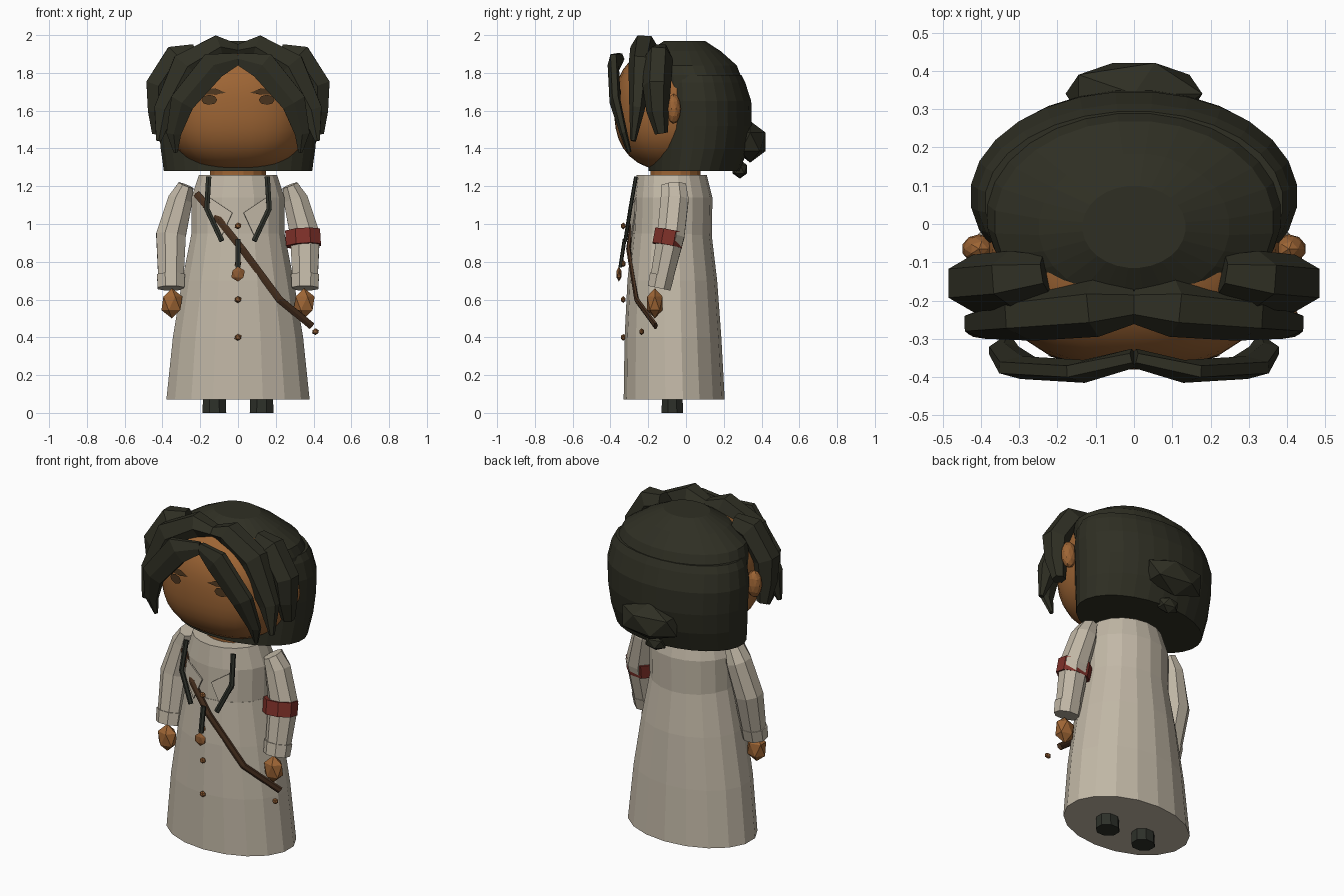
import bpy, bmesh, math
from mathutils import Vector

def material(name, rgb):
    m = bpy.data.materials.new(name)
    m.diffuse_color = (*rgb, 1)
    return m

COAT = material("coat cream", (0.54, 0.48, 0.385))
HAIR = material("hair black", (0.028, 0.028, 0.017))
SKIN = material("skin brown", (0.34, 0.13, 0.035))
STRAP = material("strap leather", (0.065, 0.03, 0.014))
RED = material("armband red", (0.21, 0.03, 0.022))
BRASS = material("button bronze", (0.27, 0.105, 0.032))
TRIM = material("trim charcoal", (0.026, 0.029, 0.022))
EYE = material("eye dark brown", (0.07, 0.035, 0.013))

def finish(bm, name, mat, smooth=False):
    bmesh.ops.recalc_face_normals(bm, faces=bm.faces)
    me = bpy.data.meshes.new(name)
    bm.to_mesh(me)
    bm.free()
    me.materials.append(mat)
    for p in me.polygons:
        p.use_smooth = smooth
    ob = bpy.data.objects.new(name, me)
    bpy.context.collection.objects.link(ob)
    return ob

def bridge(bm, rings):
    """Skin a list of vertex rings and cap both ends."""
    n = len(rings[0])
    for a, b in zip(rings, rings[1:]):
        for i in range(n):
            j = (i + 1) % n
            bm.faces.new((a[i], a[j], b[j], b[i]))
    bm.faces.new(rings[0])
    bm.faces.new(rings[-1])

def stack(name, rows, n, mat, x=0):
    """Elliptic rings: rows of (z, half width, front y, back y)."""
    bm = bmesh.new()
    rings = []
    for z, rx, yf, yb in rows:
        cy, ry = (yf + yb) / 2, (yb - yf) / 2
        rings.append([bm.verts.new((x + rx * math.cos(t), cy + ry * math.sin(t), z))
                      for t in (2 * math.pi * (i + 0.5) / n for i in range(n))])
    bridge(bm, rings)
    return finish(bm, name, mat)

def sweep(name, path, n, mat, sides=(1,)):
    """Tapered tube: path of (x, y, z, half width, half depth)."""
    bm = bmesh.new()
    for s in sides:
        pts = [Vector((s * p[0], p[1], p[2])) for p in path]
        rings = []
        for i, p in enumerate(pts):
            t = (pts[min(i + 1, len(pts) - 1)] - pts[max(i - 1, 0)]).normalized()
            a = t.cross(Vector((0, -1, 0))).normalized()
            b = a.cross(t)
            w, d = path[i][3:]
            rings.append([bm.verts.new(p + a * w * math.cos(q) + b * d * math.sin(q))
                          for q in (2 * math.pi * (k + 0.5) / n for k in range(n))])
        bridge(bm, rings)
    return finish(bm, name, mat)

def blob(name, centre, size, mat, sub=1, sides=(1,)):
    """Faceted icosphere."""
    bm = bmesh.new()
    for s in sides:
        vs = bmesh.ops.create_icosphere(bm, subdivisions=sub, radius=1)["verts"]
        for v in vs:
            v.co = Vector((s * centre[0] + v.co.x * size[0],
                           centre[1] + v.co.y * size[1], centre[2] + v.co.z * size[2]))
    return finish(bm, name, mat)

# Head: boxy ellipsoid, smooth
HC, HR, E = Vector((0, -0.05, 1.61)), Vector((0.38, 0.33, 0.33)), 2.5
bm = bmesh.new()
bmesh.ops.create_uvsphere(bm, u_segments=32, v_segments=20, radius=1)
for v in bm.verts:
    k = sum(abs(c) ** E for c in v.co) ** (-1 / E)
    v.co = Vector([HC[i] + HR[i] * v.co[i] * k for i in range(3)])
finish(bm, "head", SKIN, True)

def face_y(x, z):
    r = 1 - abs(x / HR.x) ** E - abs((z - HC.z) / HR.z) ** E
    return HC.y - HR.y * max(r, 0) ** (1 / E) - 0.007

def face_plate(name, pts, mat):
    bm = bmesh.new()
    for s in (1, -1):
        bm.faces.new([bm.verts.new((s * x, face_y(x, z), z)) for x, z in pts][::s])
    me = finish(bm, name, mat)
    return me

# Eyes
face_plate("eyelids", [(0.065, 1.695), (0.12, 1.685), (0.225, 1.685), (0.215, 1.712), (0.12, 1.718)], EYE)
face_plate("irises", [(0.152 + 0.042 * math.cos(t * math.pi / 4), 1.657 + 0.027 * math.sin(t * math.pi / 4))
                      for t in range(8)], EYE)
blob("ears", (0.405, -0.065, 1.61), (0.045, 0.038, 0.08), SKIN, 2, (1, -1))
stack("neck", [(1.22, 0.15, -0.19, 0.08), (1.32, 0.15, -0.19, 0.08)], 16, SKIN)

# Hair: back shell, crown, bun and three pairs of locks
stack("back_hair", [(1.28, 0.395, -0.2, 0.285), (1.4, 0.412, -0.2, 0.33), (1.52, 0.422, -0.2, 0.35),
                    (1.65, 0.428, -0.2, 0.347), (1.75, 0.41, -0.19, 0.315), (1.79, 0.39, -0.18, 0.295)], 28, HAIR)
stack("hair_crown", [(1.72, 0.39, -0.24, 0.3), (1.79, 0.385, -0.25, 0.29), (1.84, 0.365, -0.26, 0.27),
                     (1.915, 0.25, -0.2, 0.185), (1.97, 0.135, -0.115, 0.1)], 28, HAIR)
blob("bun", (0, 0.34, 1.435), (0.2, 0.095, 0.11), HAIR)
blob("bun_tail", (0, 0.285, 1.29), (0.07, 0.045, 0.05), HAIR)
sweep("front_locks", [(0, -0.35, 1.875, 0.035, 0.025), (0.13, -0.385, 1.84, 0.085, 0.03),
                      (0.295, -0.375, 1.645, 0.075, 0.03), (0.34, -0.33, 1.48, 0.045, 0.02),
                      (0.33, -0.3, 1.38, 0.012, 0.012)], 6, HAIR, (1, -1))
sweep("middle_locks", [(0, -0.21, 1.92, 0.035, 0.05), (0.1, -0.22, 1.935, 0.075, 0.075),
                       (0.27, -0.24, 1.83, 0.1, 0.065), (0.39, -0.26, 1.6, 0.065, 0.04),
                       (0.42, -0.28, 1.44, 0.015, 0.015)], 6, HAIR, (1, -1))
sweep("side_locks", [(0.23, -0.13, 1.9, 0.06, 0.05), (0.32, -0.145, 1.88, 0.085, 0.075),
                     (0.42, -0.155, 1.73, 0.08, 0.075), (0.425, -0.15, 1.6, 0.06, 0.06),
                     (0.42, -0.13, 1.48, 0.04, 0.035)], 6, HAIR, (1, -1))

# Coat and boots
stack("coat_skirt", [(0.07, 0.385, -0.33, 0.205), (0.4, 0.35, -0.325, 0.187), (0.7, 0.3, -0.31, 0.165),
                     (0.95, 0.25, -0.285, 0.135)], 18, COAT)
stack("coat_body", [(0.85, 0.25, -0.285, 0.135), (1.14, 0.25, -0.278, 0.14), (1.26, 0.21, -0.262, 0.11)], 18, COAT)
for side, x in (("left", 0.125), ("right", -0.125)):
    stack(side + "_boot", [(0, 0.068, -0.135, -0.01), (0.1, 0.065, -0.13, -0.015)], 8, TRIM, x)

# Lapels
bm = bmesh.new()
for s in (1, -1):
    bm.faces.new([bm.verts.new((s * x, y, z)) for x, y, z in
                  ((0.15, -0.268, 1.14), (0.03, -0.297, 1.06), (0.09, -0.293, 0.93), (0.16, -0.272, 1.05))][::s])
finish(bm, "lapels", COAT).modifiers.new("thickness", "SOLIDIFY").thickness = 0.008

# Arms
sweep("sleeves", [(0.275, -0.065, 1.205, 0.045, 0.07), (0.305, -0.06, 1.13, 0.07, 0.08),
                  (0.355, -0.08, 0.94, 0.085, 0.078), (0.355, -0.14, 0.66, 0.07, 0.062)], 8, COAT, (1, -1))
sweep("cuffs", [(0.355, -0.127, 0.73, 0.08, 0.07), (0.355, -0.142, 0.66, 0.076, 0.066)], 8, COAT, (1, -1))
blob("hands", (0.35, -0.165, 0.58), (0.062, 0.048, 0.08), SKIN, 1, (1, -1))
sweep("armband", [(0.342, -0.085, 0.965, 0.1, 0.085), (0.347, -0.1, 0.885, 0.1, 0.085)], 8, RED)

# Strap, collar ribbons, pendant and buttons
sweep("shoulder_strap", [(-0.22, -0.2, 1.16, 0.022, 0.012), (-0.1, -0.283, 1.02, 0.022, 0.012),
                         (0.02, -0.305, 0.87, 0.022, 0.012), (0.22, -0.262, 0.6, 0.022, 0.012),
                         (0.39, -0.16, 0.46, 0.022, 0.012)], 6, STRAP)
blob("strap_bead", (0.41, -0.235, 0.43), (0.02, 0.014, 0.018), BRASS)
sweep("collar_ribbons", [(0.155, -0.265, 1.25, 0.016, 0.01), (0.165, -0.295, 1.08, 0.016, 0.01),
                         (0.085, -0.322, 0.91, 0.016, 0.01)], 6, TRIM, (1, -1))
sweep("pendant_cord", [(0, -0.325, 0.92, 0.016, 0.01), (0, -0.348, 0.77, 0.016, 0.01)], 6, TRIM)
blob("pendant", (0, -0.355, 0.735), (0.04, 0.015, 0.04), BRASS)
for i, z in enumerate((0.99, 0.79, 0.6, 0.4)):
    blob(f"button_{i + 1}", (0, -0.332, z), (0.02, 0.014, 0.018), BRASS)
